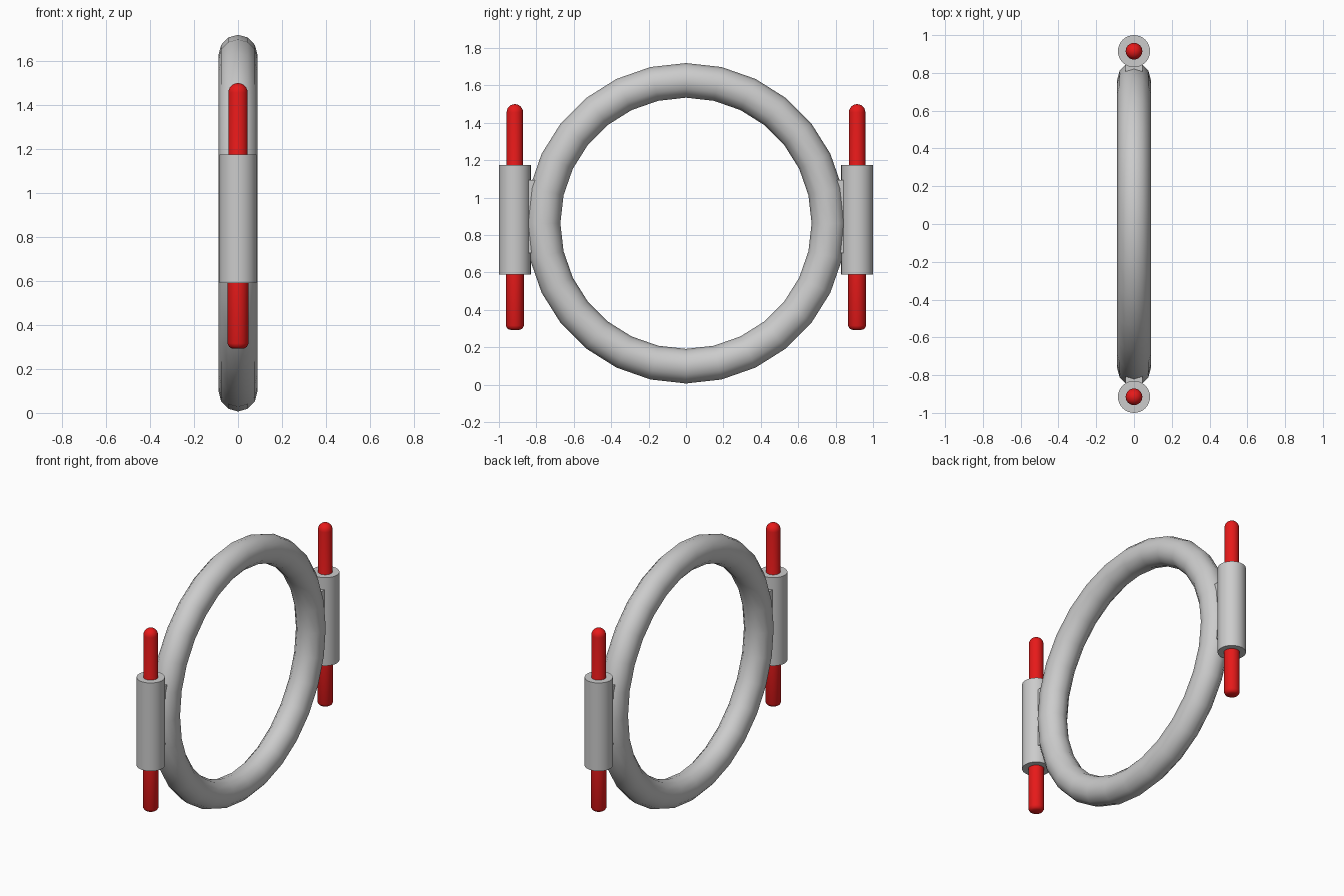
import bpy, bmesh, math
from mathutils import Matrix

if "Cube" in bpy.data.objects:
    bpy.data.objects.remove(bpy.data.objects["Cube"])

CENTRE_Z = 0.863
SIDE_Y = 0.915

red = bpy.data.materials.new("red")
red.diffuse_color = (0.8, 0.01, 0.01, 1)
red.use_nodes = True
red.node_tree.nodes["Principled BSDF"].inputs["Base Color"].default_value = red.diffuse_color


def finish(obj, name, mat=None):
    obj.name = name
    if mat:
        obj.data.materials.append(mat)
    bpy.ops.object.select_all(action='DESELECT')
    obj.select_set(True)
    bpy.context.view_layer.objects.active = obj
    bpy.ops.object.shade_smooth_by_angle(angle=math.radians(40))
    return obj


def lathe(name, profile, y, mat=None, steps=32):
    """Spin an (r, z) profile about a vertical axis at the given y."""
    bm = bmesh.new()
    verts = [bm.verts.new((r, 0, z)) for r, z in profile]
    edges = [bm.edges.new(p) for p in zip(verts, verts[1:])]
    bmesh.ops.spin(bm, geom=verts + edges, cent=(0, 0, 0), axis=(0, 0, 1),
                   angle=math.tau, steps=steps)
    bmesh.ops.remove_doubles(bm, verts=bm.verts[:], dist=1e-5)
    bmesh.ops.recalc_face_normals(bm, faces=bm.faces[:])
    mesh = bpy.data.meshes.new(name)
    bm.to_mesh(mesh)
    bm.free()
    obj = bpy.data.objects.new(name, mesh)
    obj.location.y = y
    bpy.context.collection.objects.link(obj)
    return finish(obj, name, mat)


# Upright ring facing along x
bpy.ops.mesh.primitive_torus_add(major_radius=0.764, minor_radius=0.0925,
                                 major_segments=28, minor_segments=12)
ring = bpy.context.object
ring.data.transform(Matrix.Translation((0, 0, CENTRE_Z))
                    @ Matrix.Rotation(math.pi / 2, 4, 'Y')
                    @ Matrix.Diagonal((1, 1, 0.96, 1)))
finish(ring, "ring")
for p in ring.data.polygons:
    p.use_smooth = True

# Rod profile: slightly thicker lower half, domed top, rounded foot
dome = [(0.044 * math.cos(a), 1.456 + 0.044 * math.sin(a))
        for a in (math.radians(15 * i) for i in range(7))]
rod_profile = [(0, 0.292), (0.03, 0.294), (0.041, 0.301), (0.048, 0.316),
               (0.048, 0.88), (0.044, 0.89)] + dome
sleeve_profile = [(0, 0.59), (0.085, 0.59), (0.085, 1.175), (0, 1.175)]

for side, label in ((-1, "front"), (1, "back")):
    y = side * SIDE_Y
    lathe(label + "_sleeve", sleeve_profile, y)
    lathe(label + "_rod", rod_profile, y, red)
    # Web joining the sleeve to the ring
    bpy.ops.mesh.primitive_cube_add(size=1, location=(0, side * 0.815, 0.9))
    web = bpy.context.object
    web.data.transform(Matrix.Diagonal((0.09, 0.1, 0.39, 1)))
    finish(web, label + "_web")
